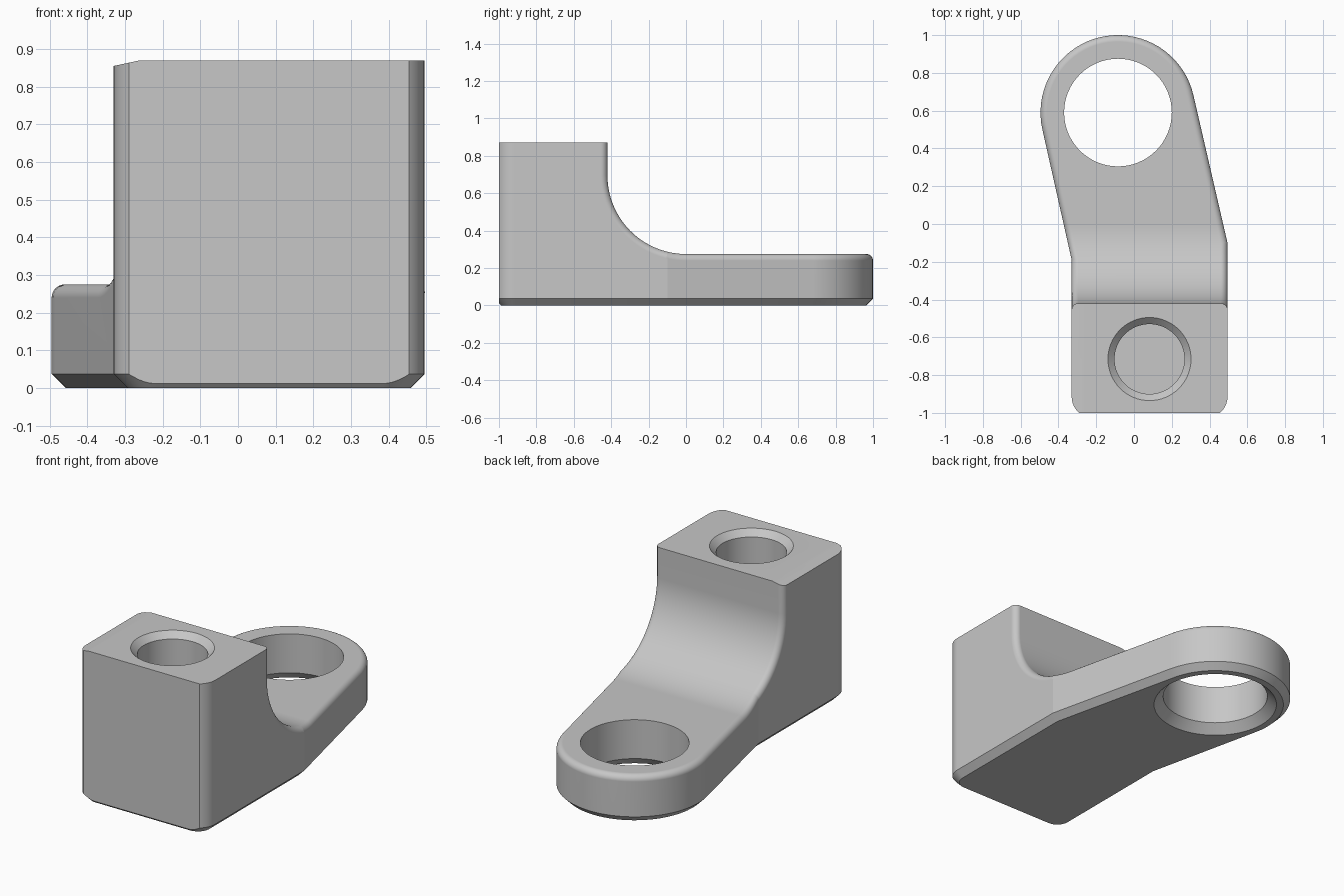
import bpy, bmesh, math
from mathutils import Vector

if "Cube" in bpy.data.objects:
    bpy.data.objects.remove(bpy.data.objects["Cube"])

LEFT, RIGHT, TOP, ARM_TOP = -0.33, 0.495, 0.87, 0.275
RING = Vector((-0.085, 0.59))
RING_R, EDGE, FILLET = 0.41, 0.037, 0.035
BORE = Vector((0.082, -0.715))

grey = bpy.data.materials.new("plain grey")
grey.use_nodes = True
colour = (0.57, 0.57, 0.57, 1)
grey.diffuse_color = colour
grey.node_tree.nodes["Principled BSDF"].inputs["Base Color"].default_value = colour


def arc(cx, cy, r, start, end, steps):
    angles = [math.radians(start + (end - start) * i / steps) for i in range(steps + 1)]
    return [(cx + r * math.cos(a), cy + r * math.sin(a)) for a in angles]


def to_object(bm, name):
    bmesh.ops.recalc_face_normals(bm, faces=bm.faces)
    mesh = bpy.data.meshes.new(name)
    bm.to_mesh(mesh)
    bm.free()
    mesh.materials.append(grey)
    obj = bpy.data.objects.new(name, mesh)
    bpy.context.collection.objects.link(obj)
    return obj


def extrude(points, vector):
    bm = bmesh.new()
    face = bm.faces.new([bm.verts.new(p) for p in points])
    geom = bmesh.ops.extrude_face_region(bm, geom=[face])["geom"]
    bmesh.ops.translate(bm, vec=vector, verts=[v for v in geom if isinstance(v, bmesh.types.BMVert)])
    bmesh.ops.recalc_face_normals(bm, faces=bm.faces)
    return bm


def turned(name, centre, profile, steps=64):
    """Closed solid of revolution from (radius, height) pairs."""
    bm = bmesh.new()
    rings = [[bm.verts.new((x, y, z)) for x, y in arc(*centre, r, 0, 360, steps)[:-1]]
             for r, z in profile]
    for low, high in zip(rings, rings[1:]):
        for i in range(steps):
            j = (i + 1) % steps
            bm.faces.new((low[i], low[j], high[j], high[i]))
    bm.faces.new(rings[0])
    bm.faces.new(rings[-1])
    return to_object(bm, name)


def combine(target, tool, operation):
    mod = target.modifiers.new("combine", "BOOLEAN")
    mod.operation, mod.object, mod.solver = operation, tool, "EXACT"
    bpy.context.view_layer.objects.active = target
    bpy.ops.object.modifier_apply(modifier=mod.name)
    bpy.data.objects.remove(tool)


# Plan outline: rounded block leading into a slanted arm with a round end
corner, front = 0.11, -1.025
outline = arc(LEFT + corner, front + corner, corner, 180, 270, 10)
outline += arc(RIGHT - corner, front + corner, corner, 270, 360, 10)
outline += [(RIGHT, -0.10)]
outline += arc(*RING, RING_R, 13, 193, 36)
outline += [(LEFT, -0.19)]
bm = extrude([(x, y, 0) for x, y in outline], (0, 0, TOP))

# Chamfer around the underside
bottom = [e for e in bm.edges if all(v.co.z < 0.001 for v in e.verts)]
bmesh.ops.bevel(bm, geom=bottom, offset=EDGE, segments=1, affect="EDGES", clamp_overlap=False)

# Slight slope along one upper edge of the block
cut = bmesh.ops.bisect_plane(bm, geom=bm.verts[:] + bm.edges[:] + bm.faces[:],
                             plane_co=(LEFT, 0, TOP - 0.015), plane_no=(-0.015, 0, 0.07),
                             clear_outer=True)
bmesh.ops.holes_fill(bm, edges=[e for e in bm.edges if e.is_boundary])
bracket = to_object(bm, "bracket_body")

# Side profile with the concave sweep between block and arm
sweep = 0.42
side = [(-1, -0.1), (-1, 1), (-sweep, 1)]
side += arc(0, ARM_TOP + sweep, sweep, 180, 270, 20)
side += [(1.2, ARM_TOP), (1.2, -0.1)]
profile = to_object(extrude([(-1, y, z) for y, z in side], (2, 0, 0)), "side_profile")
combine(bracket, profile, "INTERSECT")

# Fillet the edges of the sweep and the arm top
bm = bmesh.new()
bm.from_mesh(bracket.data)
bm.normal_update()


def on_sweep(face):
    c = face.calc_center_median()
    return abs(face.normal.x) < 0.01 and c.z > 0.25 and c.y > -sweep - 0.01


rim = []
for edge in bm.edges:
    others = [f for f in edge.link_faces if not on_sweep(f)]
    if len(edge.link_faces) == 2 and len(others) == 1 and abs(others[0].normal.z) < 0.1:
        rim.append(edge)
bmesh.ops.bevel(bm, geom=rim, offset=FILLET, segments=8, profile=0.5,
                affect="EDGES", clamp_overlap=False)
bm.to_mesh(bracket.data)
bm.free()

# Blind countersunk bore in the block
combine(bracket, turned("bore", BORE, [(0.185, 0.27), (0.185, TOP - 0.035),
                                       (0.22, TOP), (0.22, TOP + 0.1)]), "DIFFERENCE")
# Through hole in the arm, chamfered underneath
combine(bracket, turned("ring_hole", RING, [(0.335, -0.1), (0.335, 0), (0.285, 0.05),
                                            (0.285, 0.5)]), "DIFFERENCE")

# Smooth curved areas while flat faces stay crisp
bpy.ops.object.select_all(action="DESELECT")
bracket.select_set(True)
bpy.context.view_layer.objects.active = bracket
bpy.ops.object.shade_smooth_by_angle(angle=math.radians(12.4))
normals = bracket.modifiers.new("flat_normals", "WEIGHTED_NORMAL")
normals.keep_sharp = True
